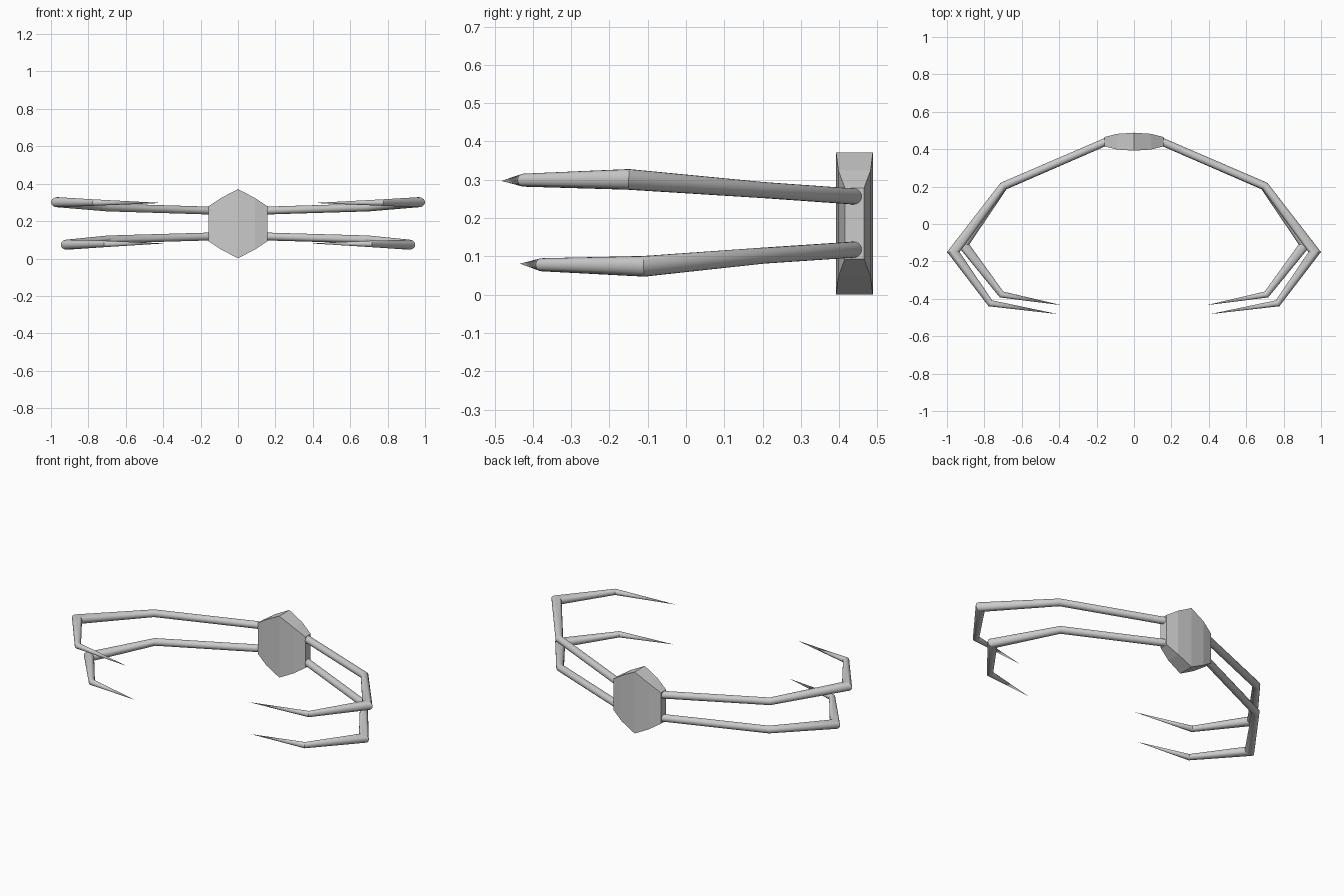
import bpy, bmesh, math
from mathutils import Vector

if "Cube" in bpy.data.objects:
    bpy.data.objects.remove(bpy.data.objects["Cube"])

SIDES = 20


def finish(bm, name, angle=30):
    bmesh.ops.recalc_face_normals(bm, faces=bm.faces)
    mesh = bpy.data.meshes.new(name)
    bm.to_mesh(mesh)
    bm.free()
    ob = bpy.data.objects.new(name, mesh)
    bpy.context.collection.objects.link(ob)
    bpy.context.view_layer.objects.active = ob
    ob.select_set(True)
    if angle:
        bpy.ops.object.shade_smooth_by_angle(angle=math.radians(angle))
    ob.select_set(False)
    return ob


# Hub: hexagonal plate, thickest along its vertical centre line
def hub():
    bm = bmesh.new()
    mid = (0.44, 0.186)
    profile = [(0, 0.185, 0.048), (0.09, 0.138, 0.042), (0.158, 0.093, 0.025)]
    columns = []
    for x, h, t in [(-x, h, t) for x, h, t in profile[:0:-1]] + profile:
        columns.append([bm.verts.new((x, mid[0] + sy * t, mid[1] + sz * h))
                        for sy, sz in ((-1, -1), (1, -1), (1, 1), (-1, 1))])
    for a, b in zip(columns, columns[1:]):
        for i in range(4):
            j = (i + 1) % 4
            bm.faces.new((a[i], a[j], b[j], b[i]))
    bm.faces.new(columns[0])
    bm.faces.new(columns[-1])
    return finish(bm, "hub", 0)


# Arm: mitred tube through the joints, closing to a sharp tip
def arm(name, joints):
    bm = bmesh.new()
    pts = [Vector(j[:3]) for j in joints]
    dirs = [(b - a).normalized() for a, b in zip(pts, pts[1:])]
    rings = []
    for i, p in enumerate(pts[:-1]):
        d = dirs[i]
        t = (dirs[max(i - 1, 0)] + d).normalized()
        side = t.cross(Vector((0, 0, 1))).normalized()
        up = side.cross(t)
        r = joints[i][3]
        miter = 1 / t.dot(d)
        rings.append([bm.verts.new(p + r * (side * miter * math.cos(a) + up * math.sin(a)))
                      for a in (math.tau * k / SIDES for k in range(SIDES))])
    bm.faces.new(rings[0])
    for a, b in zip(rings, rings[1:]):
        for k in range(SIDES):
            n = (k + 1) % SIDES
            bm.faces.new((a[k], a[n], b[n], b[k]))
    tip = bm.verts.new(pts[-1])
    for k in range(SIDES):
        bm.faces.new((rings[-1][k], rings[-1][(k + 1) % SIDES], tip))
    ob = finish(bm, name)
    mirror = ob.modifiers.new("Mirror", 'MIRROR')
    mirror.use_axis[0] = True
    return ob


hub()
# Joints as x, y, z, radius
arm("upper_arms", [(0.14, 0.444, 0.256, 0.021), (0.70, 0.203, 0.273, 0.021),
                   (0.966, -0.15, 0.301, 0.027), (0.768, -0.424, 0.299, 0.017),
                   (0.406, -0.482, 0.297, 0)])
arm("lower_arms", [(0.14, 0.444, 0.118, 0.021), (0.695, 0.203, 0.102, 0.021),
                   (0.914, -0.11, 0.074, 0.027), (0.708, -0.377, 0.078, 0.017),
                   (0.388, -0.434, 0.081, 0)])
